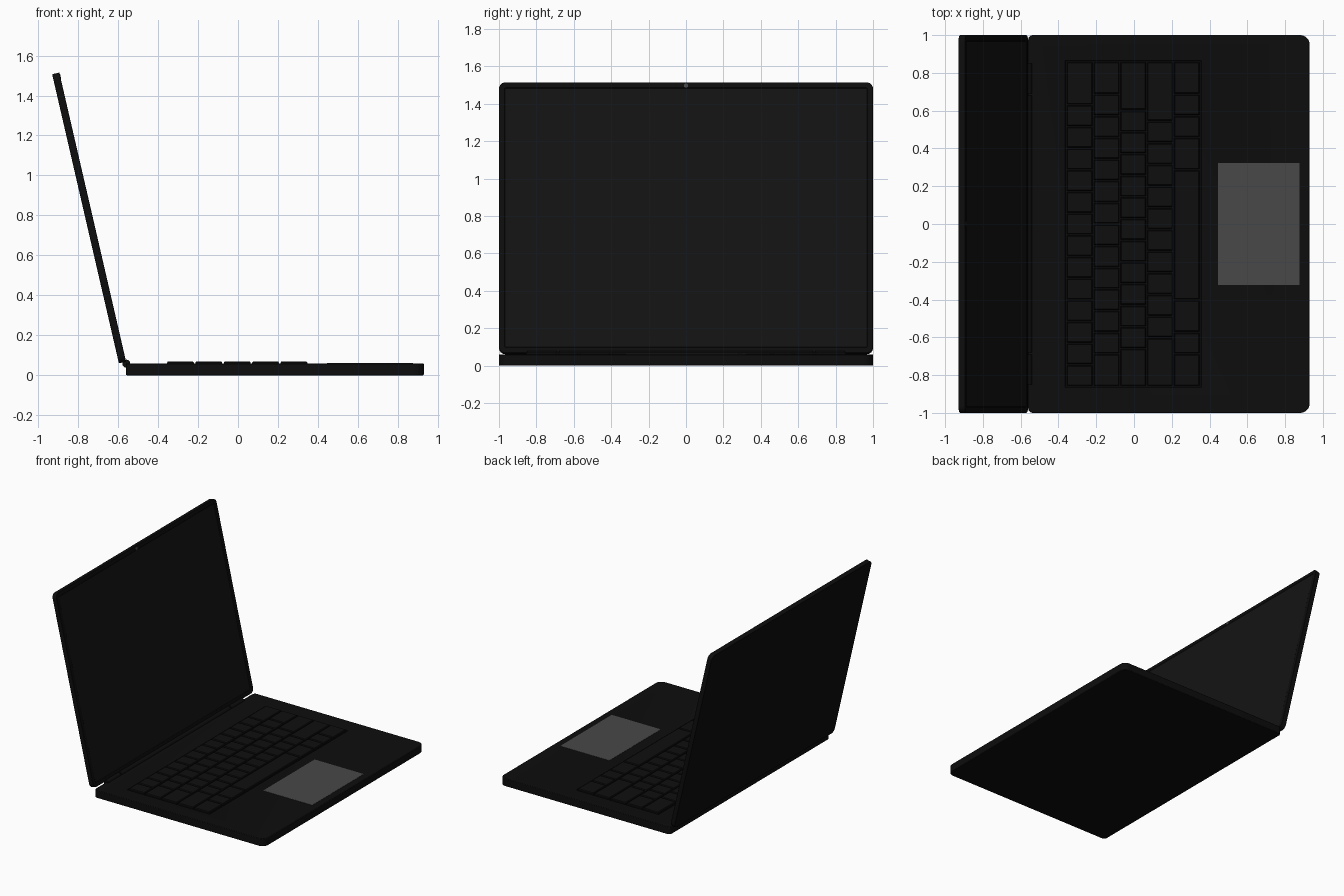
import bpy, bmesh
from math import sin, cos, pi, radians
from mathutils import Matrix

if "Cube" in bpy.data.objects:
    bpy.data.objects.remove(bpy.data.objects["Cube"])


def material(name, v):
    m = bpy.data.materials.new(name)
    m.diffuse_color = (v, v, v, 1)
    m.use_nodes = True
    m.node_tree.nodes["Principled BSDF"].inputs["Base Color"].default_value = m.diffuse_color
    return m


BLACK = material("matte_black", 0.004)
DARK = material("screen_black", 0.0065)
KEY = material("key_black", 0.0045)
GREY = material("pad_grey", 0.065)


def finish(name, bm, mat, bevel=0.0, matrix=None):
    me = bpy.data.meshes.new(name)
    bmesh.ops.recalc_face_normals(bm, faces=bm.faces)
    bm.to_mesh(me)
    bm.free()
    ob = bpy.data.objects.new(name, me)
    bpy.context.collection.objects.link(ob)
    me.materials.append(mat)
    if matrix:
        ob.matrix_world = matrix
    if bevel:
        b = ob.modifiers.new("soft_edge", 'BEVEL')
        b.width, b.segments = bevel, 2
        b.limit_method, b.angle_limit = 'ANGLE', radians(40)
    return ob


def add_plate(bm, x0, x1, y0, y1, z0, z1, radii=(0, 0), steps=8):
    """Rounded slab; radii = (corners at x0, corners at x1). Returns the top face."""
    pts = []
    for k, (cx, cy, sx, sy, r) in enumerate(((x1, y1, -1, -1, radii[1]), (x0, y1, 1, -1, radii[0]),
                                             (x0, y0, 1, 1, radii[0]), (x1, y0, -1, 1, radii[1]))):
        n = steps if r else 0
        for i in range(n + 1):
            a = k * pi / 2 + (i / n if n else 0) * pi / 2
            pts.append((cx + sx * r + r * cos(a), cy + sy * r + r * sin(a)))
    low = bm.faces.new([bm.verts.new((x, y, z0)) for x, y in pts])
    ext = bmesh.ops.extrude_face_region(bm, geom=[low], use_keep_orig=True)["geom"]
    bmesh.ops.translate(bm, vec=(0, 0, z1 - z0),
                        verts=[g for g in ext if isinstance(g, bmesh.types.BMVert)])
    return next(g for g in ext if isinstance(g, bmesh.types.BMFace))


def plate(name, mat, *dims, radii=(0, 0), bevel=0.0, matrix=None):
    bm = bmesh.new()
    add_plate(bm, *dims, radii=radii)
    return finish(name, bm, mat, bevel, matrix)


# Base with a shallow keyboard well
base = plate("base", BLACK, -0.56, 0.93, -1, 1, 0, 0.06, radii=(0.025, 0.05))
well = plate("keyboard_well_cutter", BLACK, -0.364, 0.356, -0.864, 0.864, 0.05, 0.1)
well.hide_render = True
well.hide_viewport = True
cut = base.modifiers.new("keyboard_well", 'BOOLEAN')
cut.operation, cut.object, cut.solver = 'DIFFERENCE', well, 'EXACT'
soft = base.modifiers.new("soft_edge", 'BEVEL')
soft.width, soft.segments = 0.004, 2
soft.limit_method, soft.angle_limit = 'ANGLE', radians(40)

# Keys: rows from the hinge to the palm rest, widths in key units
rows = [[1] * 13 + [2],
        [1.5] + [1] * 12 + [1.5],
        [1.75] + [1] * 11 + [2.25],
        [2.25] + [1] * 10 + [2.75],
        [1.5, 1, 1.5, 6, 1.5, 1, 1, 1.5]]
unit, depth, gap = 1.72 / 15, 0.142, 0.004
bm = bmesh.new()
for r, widths in enumerate(rows):
    x, y = -0.359 + r * depth, -0.86
    for w in widths:
        top = add_plate(bm, x + gap, x + depth - gap, y + gap, y + w * unit - gap, 0.05, 0.063)
        y += w * unit
        # Tapered cap
        bmesh.ops.inset_region(bm, faces=[top], thickness=0.006, depth=0.0)
        bmesh.ops.translate(bm, vec=(0, 0, 0.006), verts=top.verts)
finish("keys", bm, KEY)

# Trackpad
plate("trackpad", GREY, 0.445, 0.875, -0.322, 0.322, 0.055, 0.0615)

# Lid frame: local x runs up the lid, local z points out of the screen
s, c = sin(radians(13)), cos(radians(13))
lid_m = Matrix(((-s, 0, c, -0.56), (0, -1, 0, 0), (c, 0, s, 0.068), (0, 0, 0, 1)))
LEN = 1.485
bm = bmesh.new()
front = add_plate(bm, 0, LEN, -1, 1, -0.037, 0, radii=(0.035, 0.035))
bm.normal_update()
bmesh.ops.recalc_face_normals(bm, faces=bm.faces)
bmesh.ops.inset_region(bm, faces=[front], thickness=0.031, depth=0.0)
bmesh.ops.inset_region(bm, faces=[front], thickness=0.001, depth=0.0)
bmesh.ops.translate(bm, vec=(0, 0, -0.005), verts=front.verts)
finish("lid", bm, BLACK, 0.004, lid_m)

# Screen panel and camera
plate("screen", DARK, 0.033, LEN - 0.033, -0.967, 0.967, -0.008, -0.003,
      radii=(0.004, 0.004), matrix=lid_m)
bm = bmesh.new()
bmesh.ops.create_cone(bm, cap_ends=True, segments=24, radius1=0.012, radius2=0.012, depth=0.004,
                      matrix=Matrix.Translation((LEN - 0.019, 0, 0)))
finish("camera", bm, GREY, 0, lid_m)

# Hinge barrels with a long centre section
bm = bmesh.new()
for y, length in ((-0.77, 0.16), (0, 1.36), (0.77, 0.16)):
    bmesh.ops.create_cone(bm, cap_ends=True, segments=24, radius1=0.02, radius2=0.02, depth=length,
                          matrix=Matrix.Translation((-0.559, y, 0.058)) @ Matrix.Rotation(pi / 2, 4, 'X'))
finish("hinge", bm, BLACK)

# Smooth shading with sharp edges kept
for ob in bpy.context.scene.objects:
    if ob is well:
        continue
    bpy.ops.object.select_all(action='DESELECT')
    ob.select_set(True)
    bpy.context.view_layer.objects.active = ob
    bpy.ops.object.shade_smooth_by_angle(angle=radians(35))
